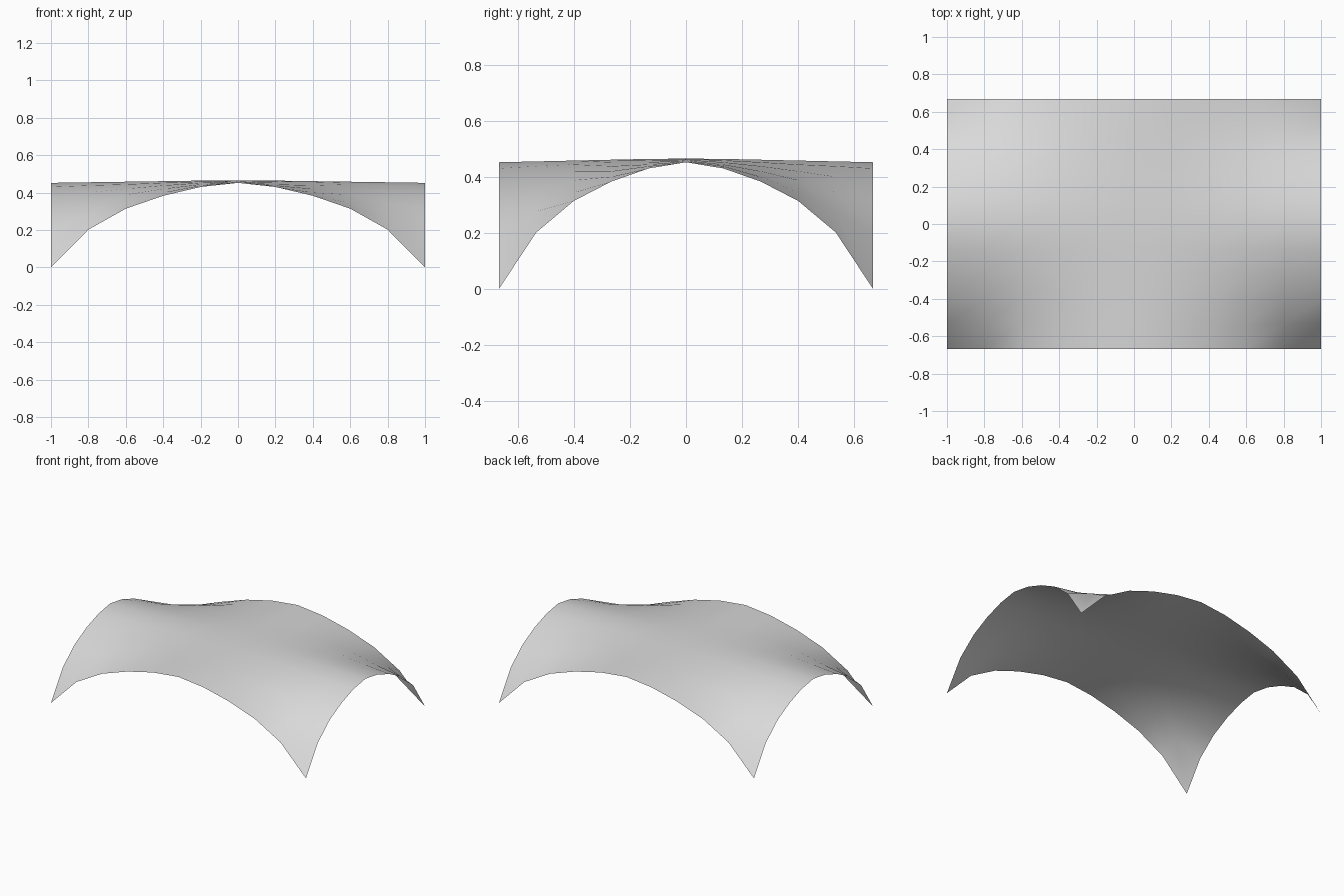
import bpy
import bmesh

cube = bpy.data.objects.get("Cube")
if cube:
    bpy.data.objects.remove(cube, do_unlink=True)

HALF_X, HALF_Y = 1.0, 0.667
STEPS = 5  # grid cells from the middle to each edge

# Shell heights for one eighth of the net, from the crown out to a corner:
# row i holds the heights at steps 0..i along the other direction
HEIGHTS = [
    [0.465],
    [0.464, 0.459],
    [0.461, 0.452, 0.438],
    [0.458, 0.444, 0.420, 0.388],
    [0.455, 0.438, 0.400, 0.344, 0.277],
    [0.452, 0.430, 0.383, 0.314, 0.202, 0.0],
]


def height(i, j):
    return HEIGHTS[max(i, j)][min(i, j)]


# Light grey surface
grey = bpy.data.materials.new("light_grey")
grey.use_nodes = True
colour = (0.7, 0.7, 0.7, 1.0)
grey.diffuse_color = colour
grey.node_tree.nodes["Principled BSDF"].inputs["Base Color"].default_value = colour

# Thin shell roof resting on its four corners
bm = bmesh.new()
bmesh.ops.create_grid(bm, x_segments=2 * STEPS, y_segments=2 * STEPS, size=1)
for v in bm.verts:
    i, j = round(abs(v.co.x) * STEPS), round(abs(v.co.y) * STEPS)
    v.co = (v.co.x * HALF_X, v.co.y * HALF_Y, height(i, j))
for f in bm.faces:
    f.smooth = True
mesh = bpy.data.meshes.new("shell_roof")
bm.to_mesh(mesh)
bm.free()
mesh.materials.append(grey)
roof = bpy.data.objects.new("shell_roof", mesh)
bpy.context.collection.objects.link(roof)
